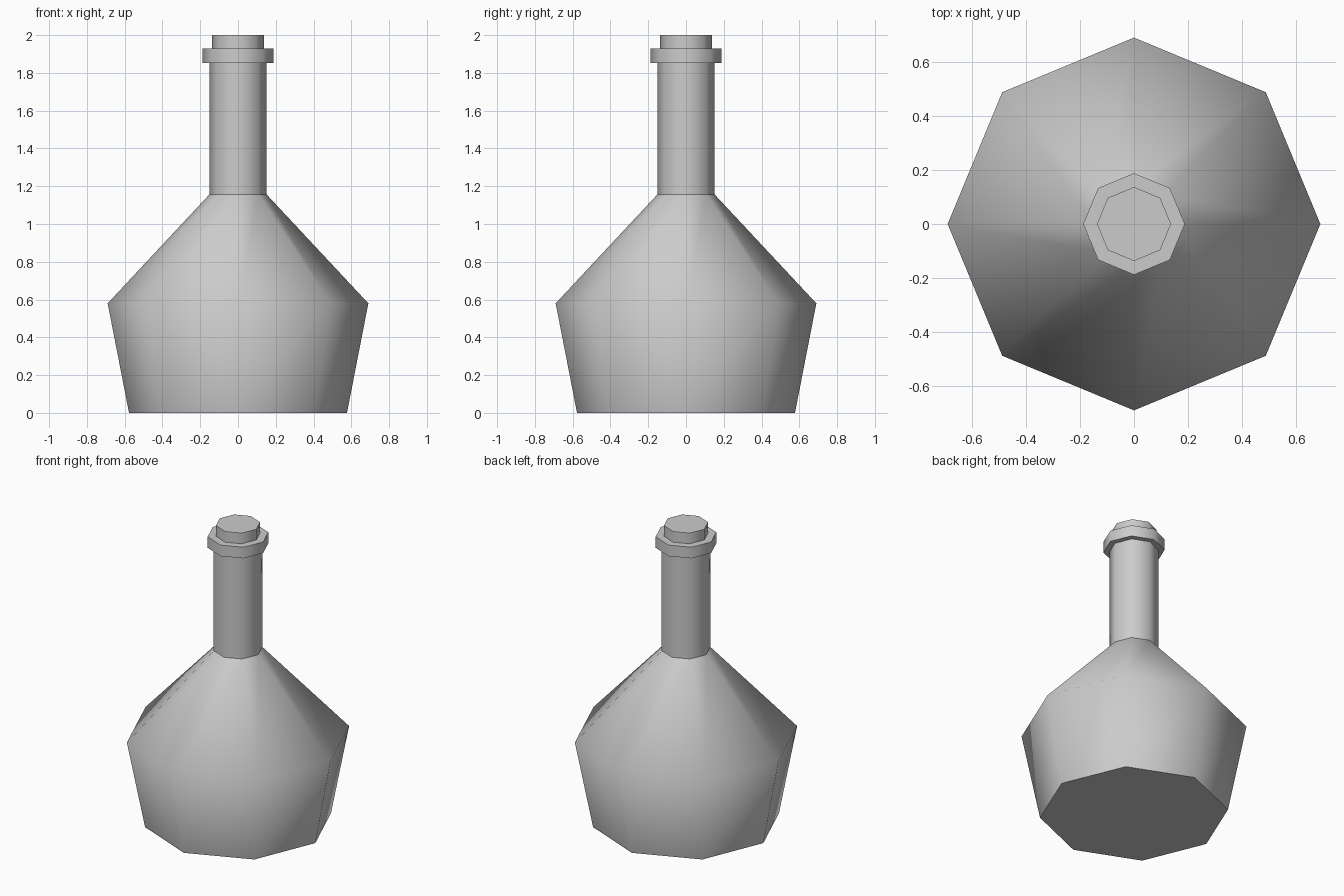
import bpy, bmesh, math

if "Cube" in bpy.data.objects:
    bpy.data.objects.remove(bpy.data.objects["Cube"])

SIDES = 8


def lathe(name, profile, cap_bottom=False, cap_top=False):
    """Revolve a (radius, height) profile, listed bottom to top, into an octagonal part."""
    bm = bmesh.new()
    rings = []
    for r, z in profile:
        rings.append([bm.verts.new((r * math.cos(i * math.tau / SIDES),
                                    r * math.sin(i * math.tau / SIDES), z))
                      for i in range(SIDES)])
    for low, high in zip(rings, rings[1:]):
        for i in range(SIDES):
            j = (i + 1) % SIDES
            bm.faces.new((low[i], low[j], high[j], high[i]))
    if cap_bottom:
        bm.faces.new(rings[0][::-1])
    if cap_top:
        bm.faces.new(rings[-1])
    mesh = bpy.data.meshes.new(name)
    bm.to_mesh(mesh)
    bm.free()
    obj = bpy.data.objects.new(name, mesh)
    bpy.context.collection.objects.link(obj)
    # Round the sides, keep rims and base crisp
    bpy.ops.object.select_all(action='DESELECT')
    obj.select_set(True)
    bpy.context.view_layer.objects.active = obj
    bpy.ops.object.shade_smooth_by_angle(angle=math.radians(60))
    return obj


# Flask body: tapered base, wide waist, sloping shoulder
lathe("flask_body", [(0.577, 0), (0.69, 0.58), (0.151, 1.157)], cap_bottom=True)

# Straight neck
lathe("flask_neck", [(0.151, 1.157), (0.151, 1.853)])

# Collar around the mouth
lathe("mouth_collar", [(0.151, 1.853), (0.188, 1.853), (0.188, 1.928), (0.137, 1.928)])

# Stopper in the mouth
lathe("stopper", [(0.137, 1.928), (0.137, 2.0)], cap_top=True)
